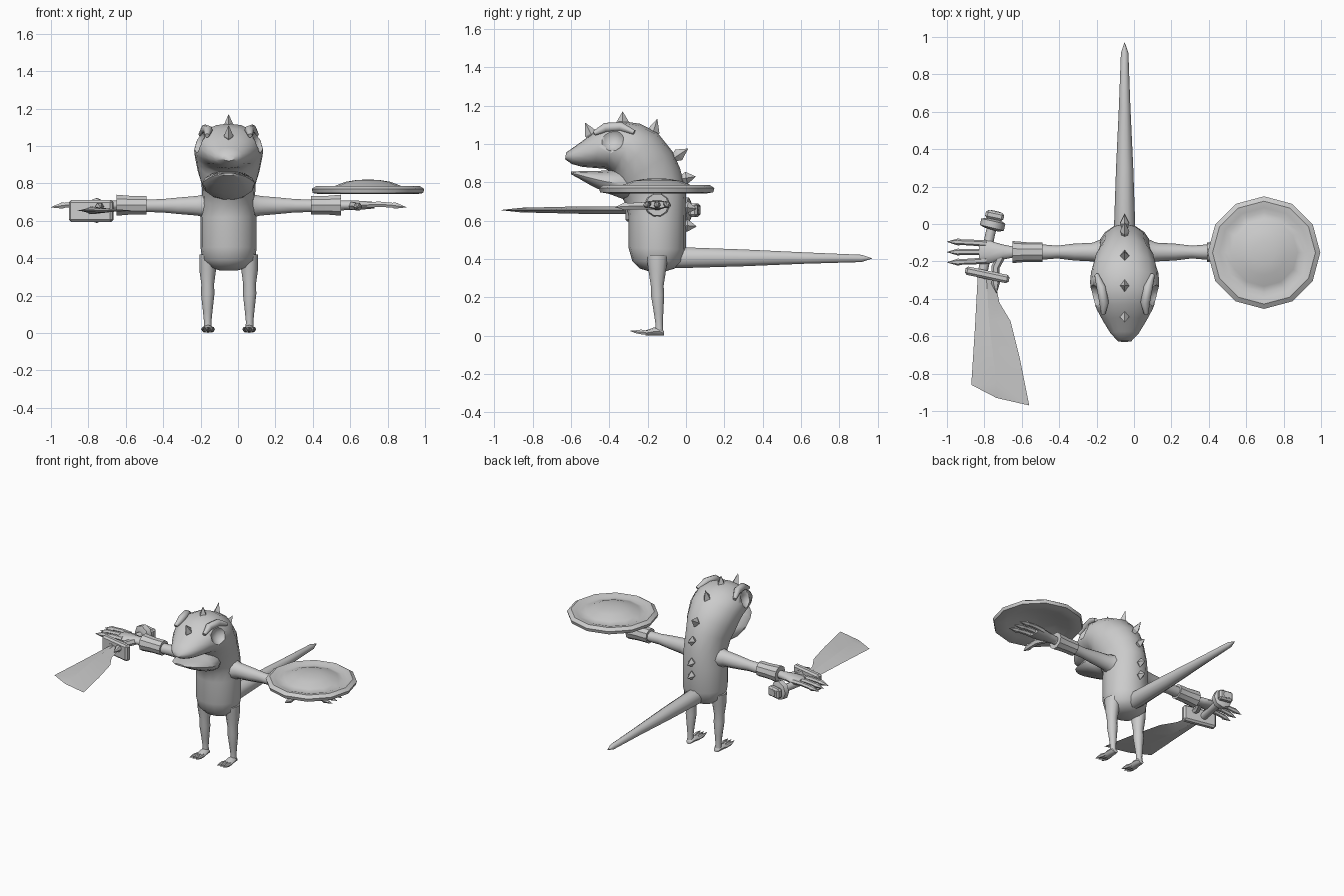
import bpy, bmesh, math
from mathutils import Vector, Matrix

cube = bpy.data.objects.get("Cube")
if cube:
    bpy.data.objects.remove(cube, do_unlink=True)

grey = bpy.data.materials.new("plain grey")
grey.use_nodes = True
grey.diffuse_color = (0.6, 0.6, 0.6, 1)
grey.node_tree.nodes["Principled BSDF"].inputs["Base Color"].default_value = (0.6, 0.6, 0.6, 1)

MID = -0.05      # the body's centre line in x
ARM_Y = -0.15


def finish(name, bm, angle=50):
    bmesh.ops.recalc_face_normals(bm, faces=bm.faces)
    me = bpy.data.meshes.new(name)
    bm.to_mesh(me)
    bm.free()
    ob = bpy.data.objects.new(name, me)
    bpy.context.collection.objects.link(ob)
    me.materials.append(grey)
    bpy.ops.object.select_all(action='DESELECT')
    ob.select_set(True)
    bpy.context.view_layer.objects.active = ob
    bpy.ops.object.shade_smooth_by_angle(angle=math.radians(angle))
    return ob


def loft(name, rings, sides=10, angle=50):
    """Skin elliptical rings, each (centre, half axis, half axis)."""
    bm = bmesh.new()
    loops = []
    for c, u, v in rings:
        loops.append([bm.verts.new(Vector(c) + Vector(u) * math.cos(a) + Vector(v) * math.sin(a))
                      for a in (math.tau * i / sides for i in range(sides))])
    for a, b in zip(loops, loops[1:]):
        for i in range(sides):
            j = (i + 1) % sides
            bm.faces.new((a[i], a[j], b[j], b[i]))
    bm.faces.new(loops[0])
    bm.faces.new(loops[-1])
    return finish(name, bm, angle)


def trunk(name, sections, sides=16):
    """Rings spanning from a front/lower point to a back/upper point in the yz plane."""
    rings = []
    for fy, fz, by, bz, w in sections:
        f, b = Vector((MID, fy, fz)), Vector((MID, by, bz))
        rings.append(((f + b) / 2, (w, 0, 0), (b - f) / 2))
    return loft(name, rings, sides)


def tube(name, stations, sides=8):
    """Round tube along a path of (point, radius)."""
    rings = []
    for i, (p, r) in enumerate(stations):
        a = Vector(stations[max(i - 1, 0)][0])
        b = Vector(stations[min(i + 1, len(stations) - 1)][0])
        q = (b - a).to_track_quat('Z', 'Y')
        rings.append((p, q @ Vector((r, 0, 0)), q @ Vector((0, r, 0))))
    return loft(name, rings, sides)


def box(name, centre, size, turn=0, bevel=0.0):
    bm = bmesh.new()
    m = Matrix.Translation(centre) @ Matrix.Rotation(turn, 4, 'Z') @ Matrix.Diagonal((*size, 1))
    bmesh.ops.create_cube(bm, size=1, matrix=m)
    if bevel:
        bmesh.ops.bevel(bm, geom=bm.edges[:], offset=bevel, segments=1, affect='EDGES')
    return finish(name, bm, 25)


# Body, neck and upper head in one skin
body = trunk("body_and_head", [
    (-.19, .335, -.11, .335, .05), (-.24, .35, -.06, .35, .10),
    (-.28, .39, -.02, .385, .14), (-.30, .46, 0, .45, .15),
    (-.30, .62, 0, .62, .15), (-.31, .68, 0, .75, .14),
    (-.34, .73, -.03, .87, .145), (-.36, .77, -.07, .96, .165),
    (-.37, .82, -.15, 1.06, .18), (-.38, .85, -.24, 1.105, .185),
    (-.42, .87, -.34, 1.12, .178), (-.48, .875, -.43, 1.095, .15),
    (-.54, .88, -.50, 1.045, .115), (-.595, .895, -.575, .99, .075),
    (-.63, .92, -.625, .955, .035)])

# Eye sockets hollowed into the head
for side in (-1, 1):
    bm = bmesh.new()
    bmesh.ops.create_uvsphere(bm, u_segments=12, v_segments=8, radius=0.07,
                              matrix=Matrix.Translation((MID + side * .19, -.39, 1.03)))
    cutter = finish("eye_socket_cutter", bm)
    cutter.hide_render = True
    mod = body.modifiers.new("socket", 'BOOLEAN')
    mod.operation, mod.solver, mod.object = 'DIFFERENCE', 'EXACT', cutter
    bpy.ops.object.select_all(action='DESELECT')
    body.select_set(True)
    bpy.context.view_layer.objects.active = body
    bpy.ops.object.modifier_apply(modifier="socket")
    bpy.data.objects.remove(cutter, do_unlink=True)
    # Brow ridge over each socket
    tube("brow_ridge", [((MID + side * .115, -.48, 1.055), .012), ((MID + side * .11, -.42, 1.085), .025),
                        ((MID + side * .125, -.34, 1.09), .025), ((MID + side * .15, -.27, 1.06), .012)])

# Lower jaw
trunk("lower_jaw", [
    (-.26, .70, -.26, .86, .10), (-.34, .715, -.34, .87, .14), (-.42, .745, -.42, .862, .14),
    (-.50, .785, -.50, .86, .115), (-.56, .82, -.56, .858, .085), (-.60, .842, -.60, .855, .04)], 14)

# Spikes down the head and back: base position and lean in the yz plane
for y, z, dy, dz in [(-.49, 1.04, -.035, .07), (-.33, 1.10, 0, .068), (-.175, 1.05, .025, .08),
                     (-.05, .935, .06, .04), (-.01, .82, .06, .01), (-.005, .67, .06, -.008),
                     (-.005, .575, .06, -.005)]:
    base, lean = Vector((MID, y, z)), Vector((0, dy, dz))
    across = Vector((0, dz, -dy)).normalized()
    loft("spike", [(base - lean * .2, (.016, 0, 0), across * .02),
                   (base + lean * .2, (.025, 0, 0), across * .033),
                   (base + lean, (.001, 0, 0), across * .001)], 4, 20)

# Tail
tube("tail", [((MID, -.12, .405), .05), ((MID, -.02, .407), .057), ((MID, .30, .406), .046),
              ((MID, .62, .405), .031), ((MID, .915, .403), .02), ((MID, .97, .403), .001)], 10)


# Limbs, built once per side
for side, word in ((-1, "right"), (1, "left")):
    def at(d, y, z):
        return (MID + side * d, y, z)

    # Leg with knee and ankle
    loft(word + "_leg", [(at(.10, y, z), (rx, 0, 0), (0, ry, 0)) for y, z, rx, ry in [
        (-.15, .42, .045, .06), (-.15, .34, .045, .048), (-.15, .26, .034, .035),
        (-.148, .21, .036, .036), (-.143, .12, .026, .026), (-.14, .06, .02, .02),
        (-.14, .02, .022, .022)][0:]]) .location.x = side * .012
    # Foot with three clawed toes
    loft(word + "_foot", [(at(.11, y, z), (rx, 0, 0), (0, 0, z)) for y, z, rx in [
        (-.115, .012, .018), (-.135, .022, .026), (-.17, .021, .03), (-.21, .014, .034)]], 8)
    for k in (-1, 0, 1):
        tube(word + "_toe", [(at(.11 + k * .018, -.19, .014), .012), (at(.11 + k * .023, -.235, .02), .014),
                             (at(.11 + k * .025, -.26, .021), .009),
                             (at(.11 + k * .025, -.29, .025), .001)], 6)

    # Arm and wrist cuff
    loft(word + "_arm", [(at(d, ARM_Y, .68), (0, ry, 0), (0, 0, rz)) for d, ry, rz in [
        (.06, .09, .085), (.14, .063, .062), (.17, .05, .055), (.27, .045, .046), (.36, .034, .037),
        (.43, .04, .036), (.56, .032, .03), (.63, .025, .024)]])
    loft(word + "_cuff", [(at(d, ARM_Y, .683), (0, r, 0), (0, 0, r)) for d, r in [
        (.44, .04), (.44, .052), (.52, .052), (.60, .059), (.60, .04)]], 10, 30)
    # Hand, fingers and thumb
    loft(word + "_palm", [(at(d, ARM_Y, .683), (0, ry, 0), (0, 0, rz)) for d, ry, rz in [
        (.59, .028, .026), (.65, .04, .027), (.72, .06, .024), (.78, .062, .018)]])
    for k in (-1, 0, 1):
        y = ARM_Y + k * .045
        tube(word + "_finger", [(at(.74, y, .685), .018), (at(.81, y + k * .005, .688), .016),
                                (at(.875, y + k * .008, .683), .015), (at(.89, y + k * .009, .681), .019),
                                (at(.95, y + k * .01, .672), .001)], 6)
    tube(word + "_thumb", [(at(.66, -.17, .68), .024), (at(.69, -.23, .677), .022),
                           (at(.69, -.30, .675), .019), (at(.69, -.315, .675), .024),
                           (at(.685, -.37, .67), .001)], 6)

# Sword: grip, pommel, guard and flaring blade
lean = math.radians(-12)
tube("sword_grip", [((-.815, -.29, .655), .026), ((-.77, -.06, .655), .026), ((-.74, .07, .655), .026)])
tube("pommel_ring", [((-.763, -.03, .655), .04), ((-.76, -.02, .655), .066),
                     ((-.752, .015, .655), .066), ((-.75, .025, .655), .04)])
box("pommel_cap", (-.745, .045, .655), (.10, .045, .07), lean, .012)
box("sword_guard", (-.785, -.272, .652), (.24, .045, .115), lean, .012)

bm = bmesh.new()
outline = [(-.835, -.27), (-.85, -.55), (-.87, -.86), (-.735, -.93), (-.56, -.97),
           (-.61, -.72), (-.66, -.52), (-.72, -.42), (-.75, -.27)]
edge = [bm.verts.new((x, y, .655)) for x, y in outline]
for z in (.02, -.02):
    ridge = [bm.verts.new((-.79, -.27, .655 + z)), bm.verts.new((-.775, -.52, .655 + z)),
             bm.verts.new((-.735, -.86, .655 + z * .6))]
    bm.faces.new((edge[0], edge[1], ridge[1], ridge[0]))
    bm.faces.new((edge[1], edge[2], ridge[2], ridge[1]))
    bm.faces.new((edge[2], edge[3], ridge[2]))
    bm.faces.new((edge[3], edge[4], ridge[2]))
    bm.faces.new((edge[4], edge[5], ridge[2]))
    bm.faces.new((edge[5], edge[6], ridge[1], ridge[2]))
    bm.faces.new((edge[6], edge[7], ridge[1]))
    bm.faces.new((edge[7], edge[8], ridge[0], ridge[1]))
finish("sword_blade", bm, 15)

# Round shield lying flat over the left hand
loft("shield", [((.695, -.153, z), (r, 0, 0), (0, r, 0)) for r, z in [
    (.01, .785), (.13, .775), (.21, .75), (.26, .742), (.295, .748), (.301, .77), (.275, .787),
    (.24, .782), (.215, .773), (.18, .785), (.12, .808), (.06, .818), (.01, .82)]], 12, 40)
